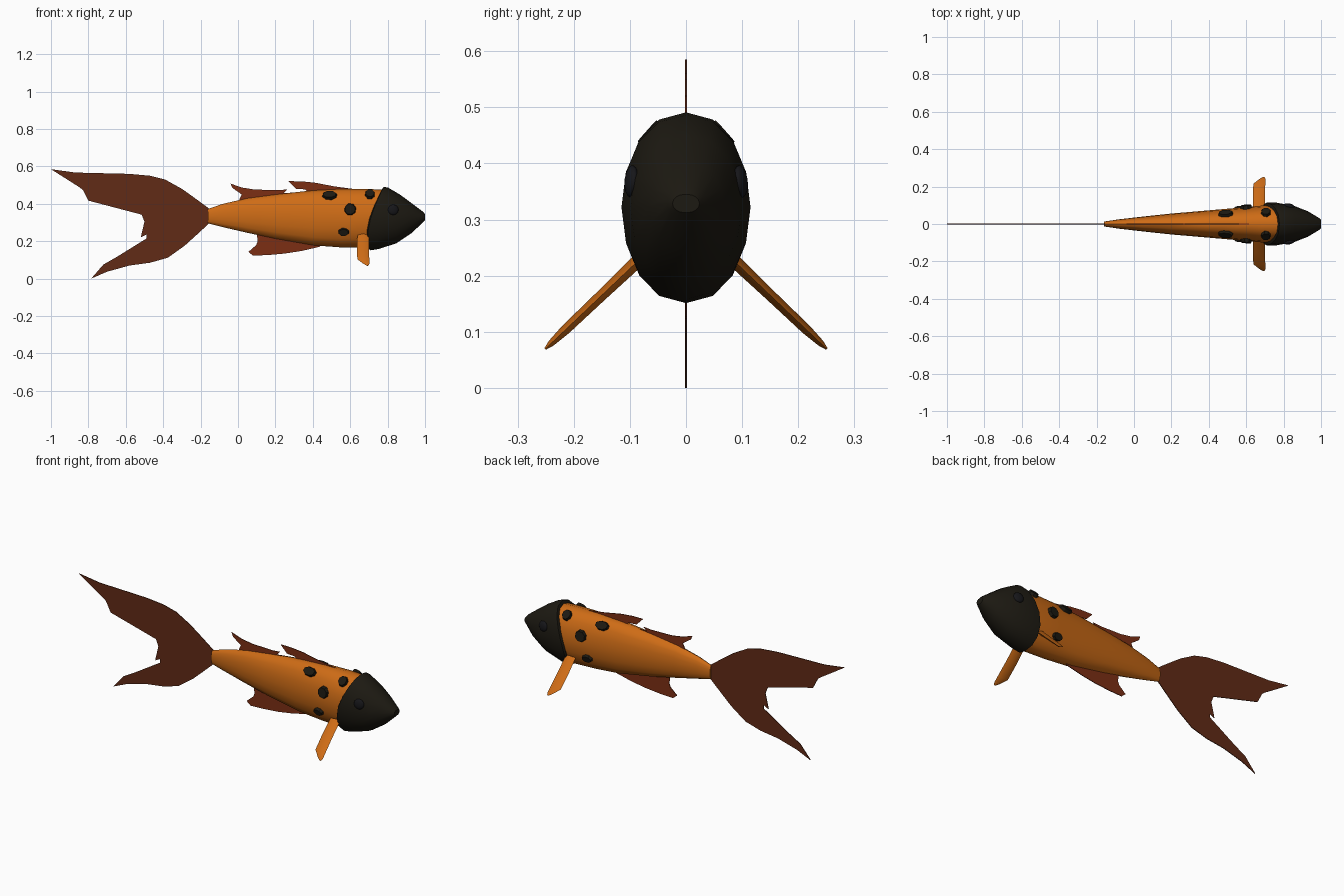
import bpy, bmesh, math
from mathutils import Vector, Matrix

if "Cube" in bpy.data.objects:
    bpy.data.objects.remove(bpy.data.objects["Cube"])


def material(name, rgb):
    m = bpy.data.materials.new(name)
    m.diffuse_color = (*rgb, 1)
    m.use_nodes = True
    m.node_tree.nodes["Principled BSDF"].inputs["Base Color"].default_value = m.diffuse_color
    return m


ORANGE = material("orange", (0.62, 0.15, 0.008))
BLACK = material("black", (0.012, 0.010, 0.006))
EYE = material("eye_black", (0.008, 0.008, 0.010))
RED = material("fin_red", (0.20, 0.028, 0.007))
BROWN = material("tail_brown", (0.12, 0.024, 0.008))


def finish(bm, name, mat, smooth=None):
    bmesh.ops.recalc_face_normals(bm, faces=bm.faces)
    me = bpy.data.meshes.new(name)
    bm.to_mesh(me)
    bm.free()
    me.materials.append(mat)
    ob = bpy.data.objects.new(name, me)
    bpy.context.collection.objects.link(ob)
    if smooth:
        bpy.ops.object.select_all(action='DESELECT')
        ob.select_set(True)
        bpy.context.view_layer.objects.active = ob
        bpy.ops.object.shade_smooth_by_angle(angle=math.radians(smooth))
    return ob


def loft(name, sections, mat, sides=16):
    # each section: x_top, z_top, x_bottom, z_bottom, half_width, backward bow
    bm = bmesh.new()
    rings = []
    for xt, zt, xb, zb, w, bow in sections:
        ring = []
        for i in range(sides):
            a = 2 * math.pi * i / sides
            u = (math.cos(a) + 1) / 2
            s = math.sin(a)
            y = w * math.copysign(abs(s) ** 0.9, s)
            x = xb + (xt - xb) * u - bow * math.sin(math.pi * u ** 0.8)
            ring.append(bm.verts.new((x, y, zb + (zt - zb) * u)))
        rings.append(ring)
    for r0, r1 in zip(rings, rings[1:]):
        for i in range(sides):
            j = (i + 1) % sides
            bm.faces.new((r0[i], r0[j], r1[j], r1[i]))
    bm.faces.new(rings[0])
    bm.faces.new(rings[-1])
    return finish(bm, name, mat, 40)


def flat_fin(name, outline, mat, thickness=0.004):
    bm = bmesh.new()
    f = bm.faces.new([bm.verts.new((x, -thickness / 2, z)) for x, z in outline])
    ext = bmesh.ops.extrude_face_region(bm, geom=[f])
    vs = [v for v in ext["geom"] if isinstance(v, bmesh.types.BMVert)]
    bmesh.ops.translate(bm, verts=vs, vec=(0, thickness, 0))
    bmesh.ops.triangulate(bm, faces=[f for f in bm.faces if len(f.verts) > 4])
    return finish(bm, name, mat)


# body
body_profile = [(-0.16, 0.373, 0.295, 0.013), (-0.08, 0.40, 0.275, 0.025),
                (0.05, 0.43, 0.245, 0.040), (0.2, 0.45, 0.213, 0.056),
                (0.4, 0.472, 0.178, 0.073), (0.55, 0.48, 0.167, 0.086),
                (0.68, 0.48, 0.165, 0.098), (0.78, 0.475, 0.18, 0.098)]
body = loft("body", [(x, t, x, b, w, 0) for x, t, b, w in body_profile], ORANGE)

# head with slanted rear edge
head = loft("head", [(0.772, 0.480, 0.702, 0.160, 0.104, 0.036),
                     (0.778, 0.491, 0.705, 0.151, 0.114, 0.034),
                     (0.803, 0.486, 0.75, 0.158, 0.115, 0.022),
                     (0.865, 0.450, 0.845, 0.188, 0.099, 0.005),
                     (0.93, 0.402, 0.93, 0.245, 0.068, 0),
                     (0.988, 0.358, 0.988, 0.300, 0.033, 0),
                     (1.0, 0.345, 1.0, 0.312, 0.024, 0)], BLACK)

# tail and vertical fins
flat_fin("tail_fin", [
    (-.155, .375), (-.23, .43), (-.30, .48), (-.39, .53), (-.47, .55), (-.58, .56),
    (-.87, .567), (-1, .585), (-.85, .49), (-.83, .475), (-.80, .417), (-.515, .342),
    (-.50, .305), (-.52, .22), (-.49, .235), (-.49, .214), (-.645, .118), (-.72, .075),
    (-.785, 0), (-.70, .037), (-.58, .07), (-.47, .085), (-.375, .112),
    (-.285, .176), (-.22, .235), (-.155, .295)], BROWN)
flat_fin("rear_dorsal_fin", [
    (.0, .40), (.01, .43), (.02, .45), (-.03, .485), (-.04, .508), (.02, .487),
    (.09, .476), (.22, .473), (.265, .477), (.245, .458), (.37, .462), (.37, .43)], RED)
flat_fin("front_dorsal_fin", [
    (.33, .44), (.37, .465), (.36, .477), (.31, .48), (.27, .521), (.34, .520),
    (.41, .513), (.515, .493), (.62, .479), (.62, .45)], RED)
flat_fin("anal_fin", [
    (.10, .25), (.105, .20), (.098, .18), (.056, .143), (.08, .123), (.16, .126),
    (.25, .134), (.34, .148), (.436, .170), (.46, .20)], RED)

# pectoral fins: tapering paddles sloping out and down
stations = [(0.08, 0.638, 0.700, 0.012), (0.15, 0.636, 0.700, 0.010),
            (0.215, 0.638, 0.702, 0.009), (0.24, 0.670, 0.703, 0.006),
            (0.251, 0.688, 0.698, 0.002)]
for side, label in ((-1, "right"), (1, "left")):
    bm = bmesh.new()
    rings = []
    for y, x0, x1, h in stations:
        z = 0.227 - (y - 0.085) * 0.95
        xm = (x0 + x1) / 2
        rings.append([bm.verts.new((x, side * (y + d * 0.7), z + d * 0.7))
                      for x, d in ((x0, 0), (xm, h), (x1, 0), (xm, -h))])
    for r0, r1 in zip(rings, rings[1:]):
        for i in range(4):
            j = (i + 1) % 4
            bm.faces.new((r0[i], r0[j], r1[j], r1[i]))
    bm.faces.new(rings[0])
    bm.faces.new(rings[-1])
    finish(bm, label + "_pectoral_fin", ORANGE, 50)

bpy.context.view_layer.update()


def surface_frame(target, x, z, side):
    # orientation of the skin at a side-view position
    hit, loc, nor, _ = target.ray_cast(Vector((x, side, z)), Vector((0, -side, 0)))
    return Matrix.Translation(loc) @ nor.to_track_quat('Z', 'Y').to_matrix().to_4x4()


# raised spots and eyes on both sides
spots = [(0.49, 0.443, 0.046, 0.028), (0.705, 0.448, 0.030, 0.033),
         (0.60, 0.37, 0.036, 0.036), (0.565, 0.25, 0.034, 0.024)]
for side, label in ((-1, "right"), (1, "left")):
    for n, (x, z, rx, rz) in enumerate(spots, 1):
        bm = bmesh.new()
        bmesh.ops.create_cone(bm, cap_ends=True, segments=8, radius1=1, radius2=0.8,
                              depth=0.03, matrix=Matrix.Rotation(0.3, 4, 'Z'))
        bmesh.ops.scale(bm, verts=bm.verts, vec=(rx, rz, 1))
        bmesh.ops.transform(bm, verts=bm.verts, matrix=surface_frame(body, x, z, side))
        finish(bm, f"{label}_spot_{n}", BLACK, 30)
    bm = bmesh.new()
    bmesh.ops.create_uvsphere(bm, u_segments=12, v_segments=8, radius=0.029)
    bmesh.ops.scale(bm, verts=bm.verts, vec=(1, 1, 0.4))
    bmesh.ops.transform(bm, verts=bm.verts, matrix=surface_frame(head, 0.83, 0.368, side))
    finish(bm, label + "_eye", EYE, 60)
